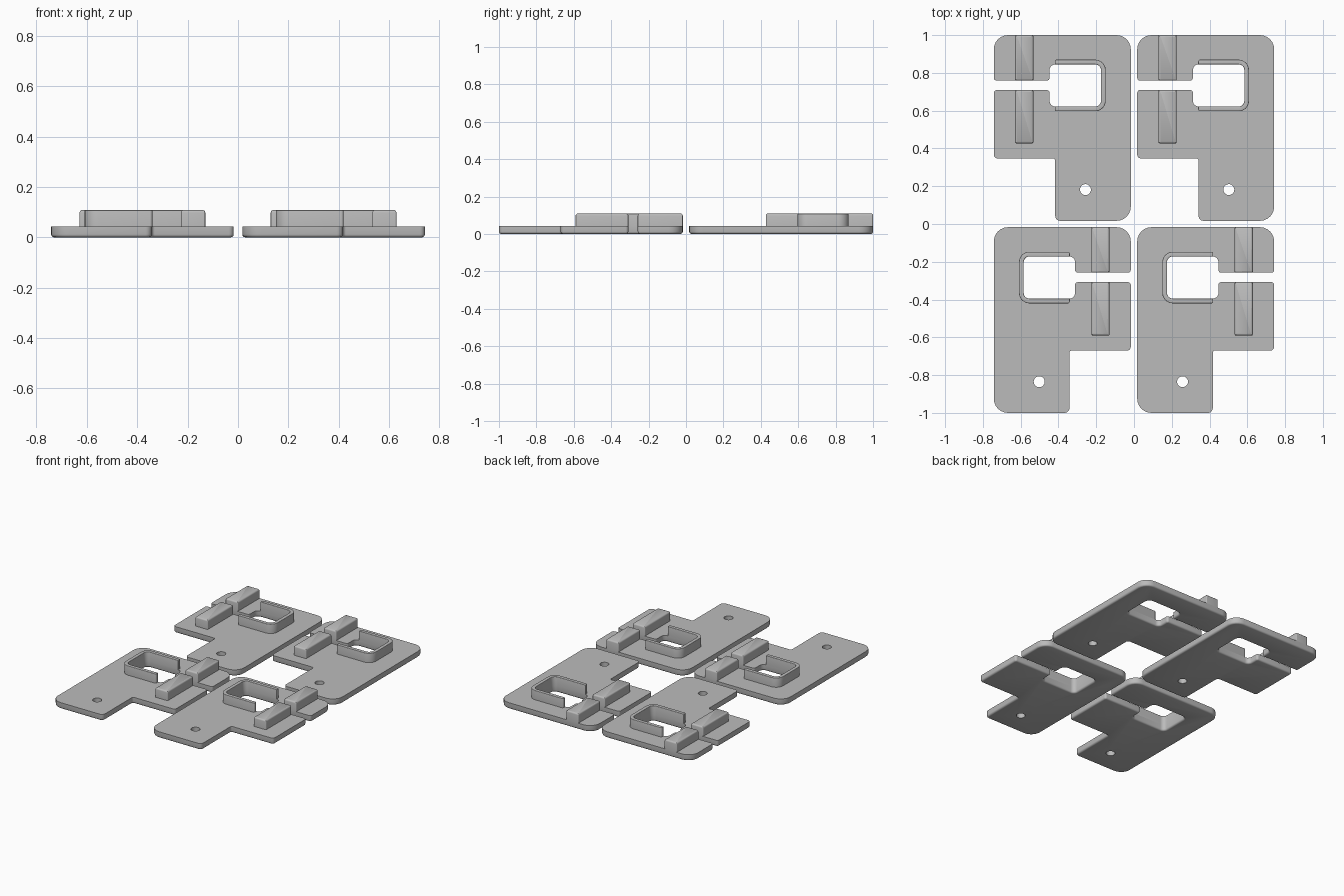
import bpy, bmesh, math
from mathutils import Vector

cube = bpy.data.objects.get("Cube")
if cube:
    bpy.data.objects.remove(cube)

grey = bpy.data.materials.new("light_grey")
grey.use_nodes = True
grey.diffuse_color = (0.5, 0.5, 0.5, 1)
grey.node_tree.nodes["Principled BSDF"].inputs["Base Color"].default_value = (0.5, 0.5, 0.5, 1)

PLATE_Z, TOP_Z = 0.043, 0.108


def rounded(corners, steps=6):
    """Outline with each (x, y, radius) right-angle corner rounded."""
    pts = []
    for i, (x, y, r) in enumerate(corners):
        c = Vector((x, y))
        a = (Vector(corners[i - 1][:2]) - c).normalized() * r
        b = (Vector(corners[(i + 1) % len(corners)][:2]) - c).normalized() * r
        for k in range(steps + 1):
            t = math.pi / 2 * k / steps
            pts.append(c + a * (1 - math.sin(t)) + b * (1 - math.cos(t)))
    return pts


def slab(name, corners, place, z0, z1, bevel_z, width):
    """Extruded outline whose rim at height bevel_z is rounded."""
    bm = bmesh.new()
    base = bm.faces.new([bm.verts.new((*place(p), z0)) for p in rounded(corners)])
    top = bmesh.ops.extrude_face_region(bm, geom=[base], use_keep_orig=True)
    for v in top["geom"]:
        if isinstance(v, bmesh.types.BMVert):
            v.co.z = z1
    bmesh.ops.recalc_face_normals(bm, faces=bm.faces)
    rim = [e for e in bm.edges if all(abs(v.co.z - bevel_z) < 1e-4 for v in e.verts)]
    bmesh.ops.bevel(bm, geom=rim, offset=width, segments=3, profile=0.5, affect='EDGES')
    bmesh.ops.recalc_face_normals(bm, faces=bm.faces)
    mesh = bpy.data.meshes.new(name)
    bm.to_mesh(mesh)
    bm.free()
    mesh.materials.append(grey)
    obj = bpy.data.objects.new(name, mesh)
    bpy.context.collection.objects.link(obj)
    return obj


def activate(obj):
    bpy.ops.object.select_all(action='DESELECT')
    obj.select_set(True)
    bpy.context.view_layer.objects.active = obj


def smooth(obj):
    activate(obj)
    bpy.ops.object.shade_smooth_by_angle(angle=math.radians(35))


def drill(obj, centre, radius):
    bpy.ops.mesh.primitive_cylinder_add(vertices=32, radius=radius, depth=0.3, location=(*centre, 0))
    cutter = bpy.context.object
    cutter.hide_render = True
    cutter.data.materials.append(grey)
    mod = obj.modifiers.new("hole", 'BOOLEAN')
    mod.operation, mod.solver, mod.object = 'DIFFERENCE', 'EXACT', cutter
    activate(obj)
    bpy.ops.object.modifier_apply(modifier=mod.name)
    bpy.data.objects.remove(cutter)


# Extents of one bracket: outer edges, window, slot, step and leg
L, R, T, B = -0.742, -0.017, -0.017, -1.0
WL, WR, WT, WB = -0.584, -0.312, -0.172, -0.395
ST, SB = -0.258, -0.308
STEP, LEG = -0.67, -0.342
WALL, END = 0.025, -0.34

# Plate outline runs in through the slot and around the window
plate = [(L, T, .075), (R, T, .075), (R, ST, .015), (WR, ST, .015),
         (WR, WT, .03), (WL, WT, .03), (WL, WB, .03), (WR, WB, .03),
         (WR, SB, .015), (R, SB, .015), (R, STEP, .02), (LEG, STEP, .012),
         (LEG, B, .025), (L, B, .075)]

# C-shaped wall around the window, open towards the slot
wall = [(END, WT + WALL, .01), (WL - WALL, WT + WALL, .055),
        (WL - WALL, WB - WALL, .055), (END, WB - WALL, .01),
        (END, WB, .004), (WL, WB, .03), (WL, WT, .03), (END, WT, .004)]


def bar(y0, y1):
    return [(x, y, .006) for x, y in ((-.226, y0), (-.13, y0), (-.13, y1), (-.226, y1))]


# Four brackets: the back row is mirrored left to right
PITCH_X, PITCH_Y = 0.759, 1.017
for row, flip in (("front", 1), ("back", -1)):
    for col in ("right", "left"):
        ox = PITCH_X * ((col == "left") - (flip < 0))
        oy = PITCH_Y * (flip < 0)

        def place(p):
            return (p[0] * flip + ox, p[1] + oy)

        tag = f"{row}_{col}_"
        base = slab(tag + "plate", plate, place, 0, PLATE_Z, 0, 0.012)
        drill(base, place((-0.502, -0.835)), 0.029)
        smooth(base)
        smooth(slab(tag + "window_wall", wall, place, PLATE_Z, TOP_Z, TOP_Z, 0.003))
        smooth(slab(tag + "edge_bar", bar(T, ST), place, PLATE_Z - .005, TOP_Z, TOP_Z, 0.01))
        smooth(slab(tag + "inner_bar", bar(SB, -0.59), place, PLATE_Z - .005, TOP_Z, TOP_Z, 0.01))
